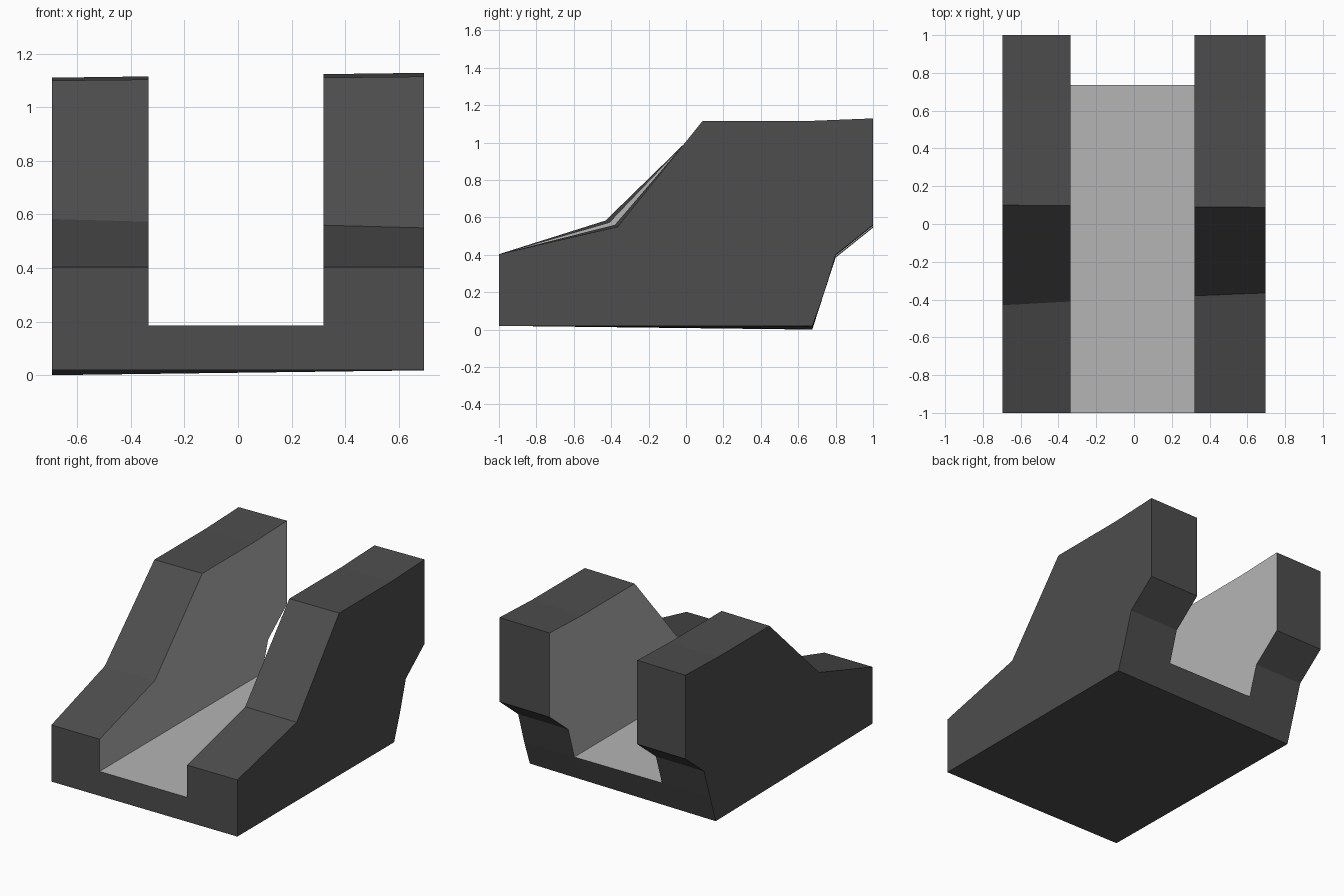
import bpy
import bmesh

cube = bpy.data.objects.get("Cube")
if cube:
    bpy.data.objects.remove(cube, do_unlink=True)


def make_material(name, value):
    mat = bpy.data.materials.new(name)
    mat.use_nodes = True
    colour = (value, value, value, 1)
    mat.diffuse_color = colour
    mat.node_tree.nodes["Principled BSDF"].inputs["Base Color"].default_value = colour
    return mat


DARK, LIGHT = 0, 1
HALF_WIDTH = 0.695
FLOOR_Z = 0.185
# Cross-section stations: outer and inner sides of both rails,
# each with the (y, z) of its lower slope bend
STATIONS = [
    (-HALF_WIDTH, (-0.43, 0.583)),
    (-0.335, (-0.41, 0.573)),
    (0.32, (-0.38, 0.56)),
    (HALF_WIDTH, (-0.365, 0.55)),
]

bm = bmesh.new()


def side_profile(x, bend):
    """Side outline at x; heights tilt slightly across the width."""
    t = (x + HALF_WIDTH) / (2 * HALF_WIDTH)
    outline = [
        (-1, 0.02),                   # 0 bottom front
        (0.675, 0.018 * t),           # 1 bottom back
        (0.735, FLOOR_Z),             # 2 floor back
        (0.80, 0.385 + 0.015 * t),    # 3 rear notch
        (1, 0.545 + 0.015 * t),       # 4 rear overhang
        (1, 1.111 + 0.018 * t),       # 5 top back
        (0.65, 1.10 + 0.015 * t),     # 6 top bend
        (0.10 - 0.012 * t, 1.10 + 0.015 * t),  # 7 top front
        bend,                         # 8 slope bend
        (-1, 0.403),                  # 9 nose top
        (-1, FLOOR_Z),                # 10 floor front
    ]
    return [bm.verts.new((x, y, z)) for y, z in outline]


def face(verts, material):
    bm.faces.new(verts).material_index = material


rings = [side_profile(x, bend) for x, bend in STATIONS]
n = len(rings[0])

# Outer skins of the two rails, with light walls facing the channel
for a, b in ((0, 1), (2, 3)):
    for i in range(n):
        j = (i + 1) % n
        face([rings[a][i], rings[a][j], rings[b][j], rings[b][i]], DARK)
face(rings[0], DARK)
face(rings[3], DARK)
face(rings[1][2:], LIGHT)
face(rings[2][2:], LIGHT)

# Base joining the rails: bottom, back, channel floor, front
for i, j, material in ((0, 1, DARK), (1, 2, DARK), (2, 10, LIGHT), (10, 0, DARK)):
    face([rings[1][i], rings[1][j], rings[2][j], rings[2][i]], material)

bmesh.ops.recalc_face_normals(bm, faces=bm.faces)
mesh = bpy.data.meshes.new("channel_block")
bm.to_mesh(mesh)
bm.free()
mesh.materials.append(make_material("dark_grey", 0.075))
mesh.materials.append(make_material("light_grey", 0.46))
block = bpy.data.objects.new("channel_block", mesh)
bpy.context.collection.objects.link(block)
